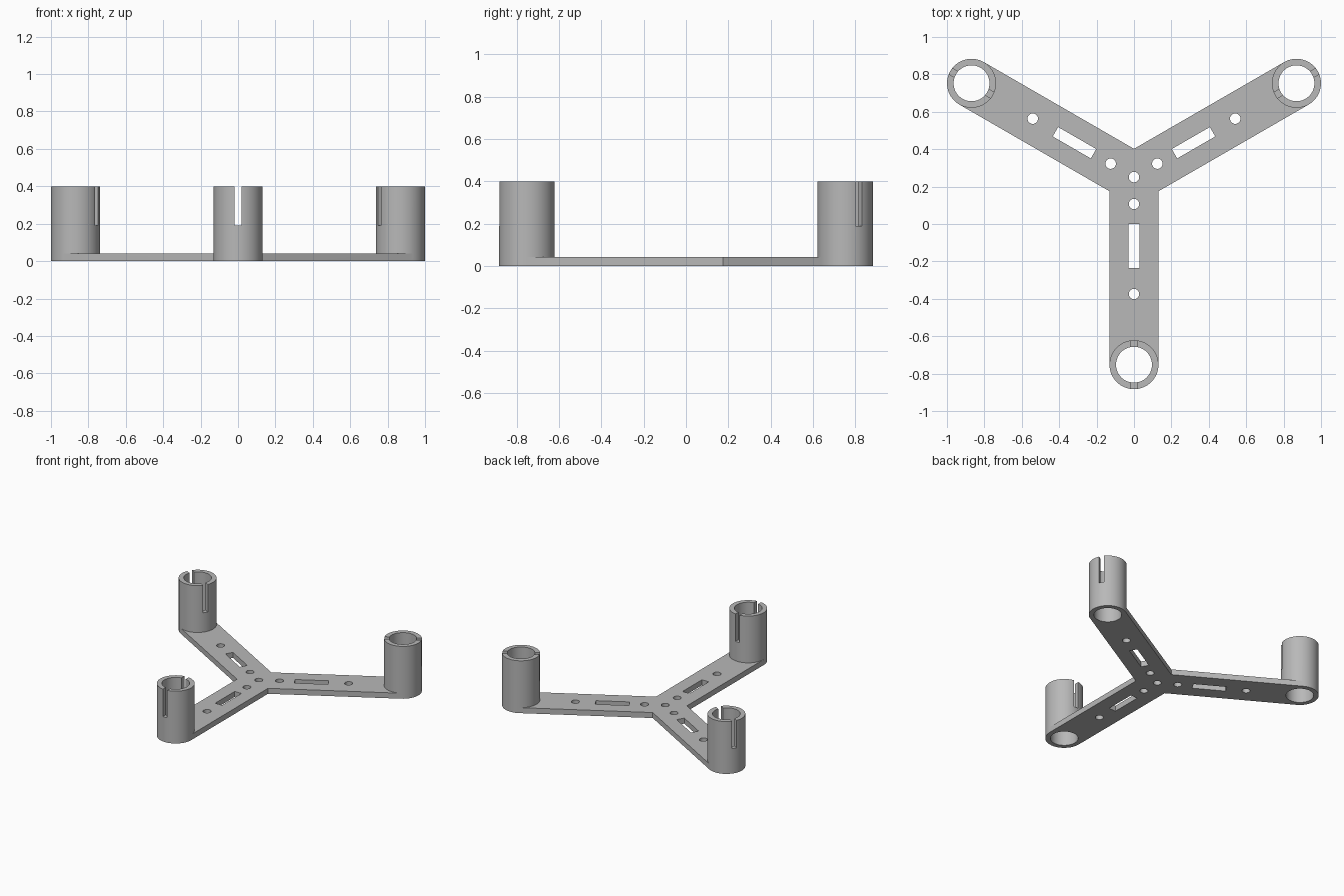
import bpy, bmesh
from math import pi, sin, cos, tan
from mathutils import Matrix, Vector

cube = bpy.data.objects.get("Cube")
if cube:
    bpy.data.objects.remove(cube, do_unlink=True)

REACH = 1.003          # hub centre to tube centre
OUTER, BORE = 0.131, 0.096
HUB_Y = REACH / 4
PLATE_H, TUBE_H = 0.042, 0.4
SLIT_Z, SLIT_W = 0.19, 0.036
HOLE_R = 0.028
ARMS = [-pi / 2, pi / 6, 5 * pi / 6]

grey = bpy.data.materials.new("plain grey")
grey.use_nodes = True
colour = (0.48, 0.48, 0.48, 1)
grey.diffuse_color = colour
grey.node_tree.nodes["Principled BSDF"].inputs["Base Color"].default_value = colour


def arm_matrix(angle):
    """Frame at the hub with local x running out along an arm."""
    return Matrix.Translation((0, HUB_Y, 0)) @ Matrix.Rotation(angle, 4, 'Z')


def make_object(name, bm):
    bmesh.ops.recalc_face_normals(bm, faces=bm.faces)
    mesh = bpy.data.meshes.new(name)
    bm.to_mesh(mesh)
    bm.free()
    mesh.materials.append(grey)
    obj = bpy.data.objects.new(name, mesh)
    bpy.context.collection.objects.link(obj)
    return obj


def add_cylinder(bm, frame, dist, radius, z0, z1, sides=64):
    place = frame @ Matrix.Translation((dist, 0, (z0 + z1) / 2))
    bmesh.ops.create_cone(bm, cap_ends=True, segments=sides, radius1=radius,
                          radius2=radius, depth=z1 - z0, matrix=place)


def add_box(bm, frame, x0, x1, width, z0, z1):
    place = frame @ Matrix.Translation(((x0 + x1) / 2, 0, (z0 + z1) / 2))
    bmesh.ops.create_cube(bm, size=1,
                          matrix=place @ Matrix.Diagonal((x1 - x0, width, z1 - z0, 1)))


def combine(body, tool, operation):
    mod = body.modifiers.new(operation.title(), 'BOOLEAN')
    mod.operation = operation
    mod.solver = 'EXACT'
    mod.object = tool
    bpy.context.view_layer.objects.active = body
    bpy.ops.object.modifier_apply(modifier=mod.name)
    bpy.data.objects.remove(tool, do_unlink=True)


# Three-armed base plate, extruded from one outline
bm = bmesh.new()
outline = []
for angle in ARMS:
    frame = arm_matrix(angle)
    for x, y in ((REACH, -OUTER), (REACH, OUTER), (OUTER * tan(pi / 6), OUTER)):
        outline.append(bm.verts.new(frame @ Vector((x, y, 0))))
base = bm.faces.new(outline)
sweep = bmesh.ops.extrude_face_region(bm, geom=[base], use_keep_orig=True)
top = [v for v in sweep["geom"] if isinstance(v, bmesh.types.BMVert)]
bmesh.ops.translate(bm, verts=top, vec=(0, 0, PLATE_H))
bracket = make_object("three_arm_tube_bracket", bm)

# Upright tubes at the arm ends
bm = bmesh.new()
for angle in ARMS:
    add_cylinder(bm, arm_matrix(angle), REACH, OUTER, 0, TUBE_H)
combine(bracket, make_object("tubes", bm), 'UNION')

# Tube bores, screw holes and strap slots
bm = bmesh.new()
add_cylinder(bm, arm_matrix(0), 0, HOLE_R, -0.1, 0.1, 32)
for angle in ARMS:
    frame = arm_matrix(angle)
    add_cylinder(bm, frame, REACH, BORE, -0.1, TUBE_H + 0.1)
    for dist in (0.144, 0.625):
        add_cylinder(bm, frame, dist, HOLE_R, -0.1, 0.1, 32)
    add_box(bm, frame, 0.25, 0.485, 0.058, -0.1, 0.1)
combine(bracket, make_object("hole_cutter", bm), 'DIFFERENCE')

# Slits through both walls of each tube
bm = bmesh.new()
for angle in ARMS:
    add_box(bm, arm_matrix(angle), REACH - 0.2, REACH + 0.2, SLIT_W, SLIT_Z, TUBE_H + 0.1)
combine(bracket, make_object("slit_cutter", bm), 'DIFFERENCE')

# Smooth the round walls, keep the rims crisp
bpy.ops.object.select_all(action='DESELECT')
bracket.select_set(True)
bpy.context.view_layer.objects.active = bracket
bpy.ops.object.shade_smooth_by_angle(angle=pi / 6)
